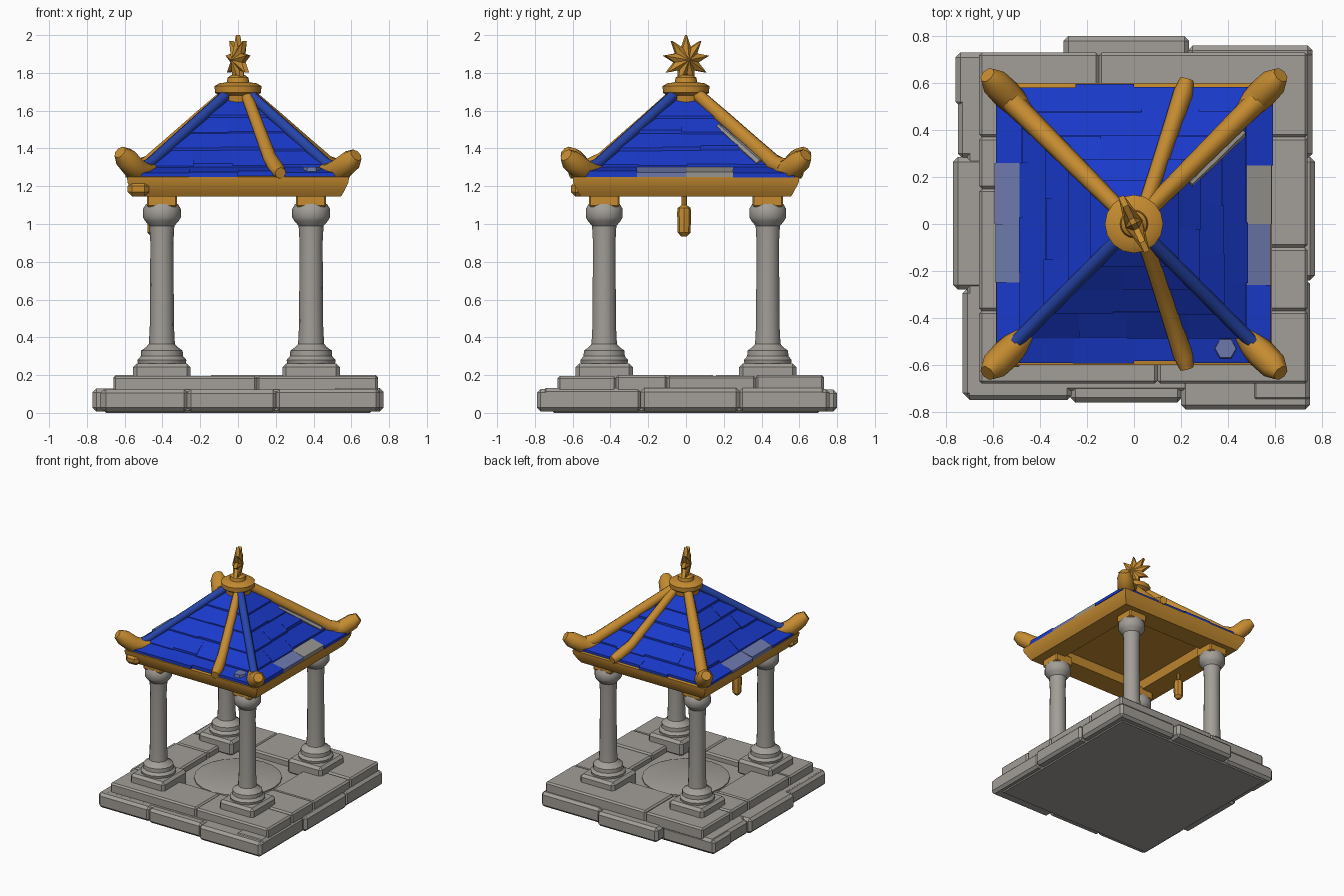
import bpy, bmesh, math, random
from mathutils import Matrix, Vector

random.seed(4)
if bpy.data.objects.get("Cube"):
    bpy.data.objects.remove(bpy.data.objects["Cube"])


def material(name, rgb):
    m = bpy.data.materials.new(name)
    m.use_nodes = True
    m.diffuse_color = (*rgb, 1)
    m.node_tree.nodes["Principled BSDF"].inputs["Base Color"].default_value = (*rgb, 1)
    return m


STONE = material("grey stone", (0.36, 0.34, 0.31))
GOLD = material("gold", (0.56, 0.26, 0.03))
BLUE = material("blue tile", (0.01, 0.042, 0.6))
DULL = material("dull blue", (0.02, 0.06, 0.4))
FADED = material("faded blue", (0.15, 0.19, 0.41))
WORN = material("worn grey tile", (0.31, 0.3, 0.28))


def finish(bm, name, mats, angle=35):
    bmesh.ops.remove_doubles(bm, verts=bm.verts, dist=0.0005)
    bmesh.ops.recalc_face_normals(bm, faces=bm.faces)
    mesh = bpy.data.meshes.new(name)
    bm.to_mesh(mesh)
    bm.free()
    for m in mats:
        mesh.materials.append(m)
    mesh.polygons.foreach_set("use_smooth", [True] * len(mesh.polygons))
    mesh.set_sharp_from_angle(angle=math.radians(angle))
    bpy.context.collection.objects.link(bpy.data.objects.new(name, mesh))


def box(name, x, y, z, mat, bevel=0.012):
    """Bevelled block between (min, max) pairs."""
    bm = bmesh.new()
    bmesh.ops.create_cube(bm, size=1)
    for v in bm.verts:
        v.co = [sum(p) / 2 + c * (p[1] - p[0]) for p, c in zip((x, y, z), v.co)]
    if bevel:
        bmesh.ops.bevel(bm, geom=bm.edges[:], offset=bevel, segments=1, affect='EDGES')
    finish(bm, name, [mat], 30)


def bridge(bm, rings, caps=True):
    for a, b in zip(rings, rings[1:]):
        for i in range(len(a)):
            j = (i + 1) % len(a)
            bm.faces.new((a[i], a[j], b[j], b[i]))
    if caps:
        bm.faces.new(rings[0])
        bm.faces.new(rings[-1])


def lathe(name, profile, centre, mat, sides=14, turn=0.0, stretch=1.0, caps=True):
    """Rings of (radius, height) about a vertical axis."""
    bm = bmesh.new()
    rings = []
    for r, z in profile:
        angles = [turn + math.tau * i / sides for i in range(sides)]
        rings.append([bm.verts.new((centre[0] + r * math.cos(a),
                                    centre[1] + r * math.sin(a) * stretch, z)) for a in angles])
    bridge(bm, rings, caps)
    finish(bm, name, [mat])


def square(name, profile, mat, caps=True):
    """Square lathe: the radius is the half width."""
    corners = [(r * math.sqrt(2), z) for r, z in profile]
    lathe(name, corners, (0, 0), mat, 4, math.pi / 4, 1.02, caps)


def tube(name, path, radii, mat, sides=8):
    bm = bmesh.new()
    pts = [Vector(p) for p in path]
    rings = []
    for i, (p, r) in enumerate(zip(pts, radii)):
        d = (pts[min(i + 1, len(pts) - 1)] - pts[max(i - 1, 0)]).normalized()
        side = d.cross(Vector((0, 0, 1))).normalized()
        up = side.cross(d)
        rings.append([bm.verts.new(p + r * (side * math.cos(a) + up * math.sin(a)))
                      for a in (math.tau * k / sides for k in range(sides))])
    bridge(bm, rings)
    finish(bm, name, [mat], 50)


# Lower plinth: a core with uneven edge stones
box("plinth_core", (-0.71, 0.71), (-0.71, 0.71), (0, 0.125), STONE)
front = [(-0.72, -0.265, 0.75), (-0.27, 0.205, 0.76), (0.2, 0.75, 0.79)]
back = [(-0.76, -0.295, 0.73), (-0.3, 0.235, 0.8), (0.23, 0.76, 0.76)]
left = [(-0.76, -0.235, 0.75), (-0.24, 0.285, 0.77), (0.28, 0.74, 0.76)]
right = [(-0.74, -0.275, 0.73), (-0.28, 0.285, 0.77), (0.28, 0.73, 0.75)]
for label, row, axis, sign in (("front", front, 1, -1), ("back", back, 1, 1),
                               ("left", left, 0, 1), ("right", right, 0, -1)):
    for n, (a, b, out) in enumerate(row):
        depth = tuple(sorted((sign * out, sign * 0.5)))
        height = (0.008, 0.122 + random.uniform(0, 0.012))
        x, y = ((a, b), depth) if axis else (depth, (a, b))
        box(f"{label}_edge_stone_{n}", x, y, height, STONE, 0.02)

# Upper step around a sunken floor with a round slab
X0, X1, Y0, Y1, INNER = -0.66, 0.74, -0.68, 0.73, 0.37
steps = [((X0, 0.1), (Y0, -INNER)), ((0.1, X1), (Y0, -INNER)),
         ((X0, -0.15), (INNER, Y1)), ((-0.15, X1), (INNER, Y1)),
         ((X0, -INNER), (-INNER, 0.15)), ((X0, -INNER), (0.15, INNER)),
         ((INNER, X1), (-INNER, -0.1)), ((INNER, X1), (-0.1, INNER))]
for n, (x, y) in enumerate(steps):
    box(f"step_stone_{n}", x, y, (0.1, 0.197 + random.uniform(-0.003, 0.005)), STONE)
box("sunken_floor", (-0.4, 0.4), (-0.4, 0.4), (0.1, 0.15), STONE, 0)
lathe("round_floor_slab", [(0.32, 0.14), (0.32, 0.16), (0.3, 0.167)], (0, 0), STONE, 20)

# Four columns, each with a footing and a gold block above
SHAFT = [(0.125, 0.25), (0.13, 0.28), (0.112, 0.3), (0.11, 0.33), (0.085, 0.347),
         (0.069, 0.365), (0.064, 0.46), (0.061, 0.9), (0.066, 0.99), (0.088, 1.015),
         (0.1, 1.035), (0.1, 1.08), (0.085, 1.105)]
CORNERS = [(-1, -1, "front_right"), (1, -1, "front_left"),
           (1, 1, "back_left"), (-1, 1, "back_right")]
for sx, sy, tag in CORNERS:
    cx, cy = sx * 0.395 - 0.008, sy * 0.433
    w = 0.152
    box(tag + "_footing", (cx - w, cx + w), (cy - w, cy + w), (0.14, 0.262), STONE, 0.02)
    lathe(tag + "_column", SHAFT, (cx, cy), STONE)
    w = 0.08
    box(tag + "_block", (cx - w, cx + w), (cy - w, cy + w), (1.09, 1.17), GOLD, 0.008)

# Gold eave frame with a recessed ceiling
square("eave_frame", [(0.36, 1.23), (0.38, 1.15), (0.545, 1.145), (0.56, 1.17),
                      (0.585, 1.22), (0.588, 1.248), (0.56, 1.258), (0.4, 1.25),
                      (0.36, 1.23)], GOLD, False)
square("ceiling", [(0.4, 1.215), (0.4, 1.235)], GOLD)
box("eave_corner_lump", (-0.585, -0.47), (-0.61, -0.5), (1.145, 1.225), GOLD, 0.025)


# Tiled roof: a pyramid with a flared foot under overlapping courses
def roof_z(h):
    return 1.293 + (0.47 - h) * (0.9 if h < 0.47 else 0.4)


def on_roof(x, y, lift=0.025):
    return x, y, roof_z(max(abs(x), abs(y))) + lift


square("roof_core", [(h, roof_z(h)) for h in (0.56, 0.47, 0.08)], BLUE)
COURSES = [0.575, 0.47, 0.37, 0.27, 0.18, 0.08]
bm = bmesh.new()
for k in range(4):
    spin = Matrix.Rotation(k * math.pi / 2, 3, 'Z')
    for c, (h0, h1) in enumerate(zip(COURSES, COURSES[1:])):
        if c == 0:
            cuts = [-h0, -0.26, 0, 0.25, h0]
        else:
            count = 5 - c
            inner = [h0 * (2 * (i + random.uniform(-0.2, 0.2)) / count - 1)
                     for i in range(1, count)]
            cuts = [-h0, *inner, h0]
        for t, (a, b) in enumerate(zip(cuts, cuts[1:])):
            lift = random.uniform(0.016, 0.03)
            out = h0 + random.uniform(-0.005, 0.01)
            top = []
            for u, h, dz in ((a, out, lift), (b, out, lift), (b, h1, 0.01), (a, h1, 0.01)):
                u = max(-h, min(h, u))
                top.append(Vector((u, -h * 1.02, roof_z(h) + dz)))
            if (top[3] - top[2]).length < 0.002:
                top.pop()
            verts = [bm.verts.new(spin @ p) for p in top]
            under = [bm.verts.new(spin @ Vector((p.x, p.y, max(p.z - 0.05, 1.246))))
                     for p in top]
            old = set(bm.faces)
            bridge(bm, [under, verts])
            colour = 0
            if c == 0 and k % 2 and t in (1, 2):
                colour = 2 if (k, t) == (1, 2) else 1
            for f in set(bm.faces) - old:
                f.material_index = colour
finish(bm, "roof_tiles", [BLUE, FADED, WORN], 30)

# Weathered strip beside a ridge and a chipped tile on the front
tube("weathered_strip", [on_roof(x, x - 0.07, 0.02) for x in (0.24, 0.34, 0.46)],
     [0.012, 0.02, 0.022], WORN, 6)
lathe("chipped_tile", [(0.05, 1.27), (0.045, 1.302)], (0.39, -0.53), FADED, 6)

# Ridges and upturned corner horns
for sx, sy, tag in CORNERS:
    gold = sy > 0
    ridge = [on_roof(sx * d, sy * d) for d in (0.06, 0.2, 0.34, 0.47, 0.52)]
    tube(tag + "_ridge", ridge, [0.035, 0.04, 0.043, 0.047, 0.05] if gold else [0.03] * 5,
         GOLD if gold else DULL)
    tip = 1.365 if sx > 0 else 1.38
    horn = [(0.44, 1.285), (0.49, 1.272), (0.545, 1.292), (0.595, tip - 0.03), (0.625, tip)]
    tube(tag + "_horn", [(sx * d, sy * (d + 0.01), z) for d, z in horn],
         [0.035, 0.056, 0.064, 0.06, 0.036], GOLD)
for tag, sy in (("front", -1), ("back", 1)):
    path = [on_roof(x, sy * y) for x, y in ((0.05, 0.08), (0.11, 0.26), (0.17, 0.44), (0.21, 0.56))]
    path.append((0.225, sy * 0.615, 1.27))
    tube(tag + "_extra_ridge", path, [0.032, 0.034, 0.038, 0.042, 0.03], GOLD)

# Collar and star finial
lathe("finial_collar", [(0.09, 1.62), (0.1, 1.68), (0.122, 1.695), (0.124, 1.73), (0.1, 1.745),
                        (0.06, 1.75), (0.055, 1.775), (0.035, 1.79)], (0, 0), GOLD, 16)
bm = bmesh.new()
points = 9
turn = Matrix.Rotation(math.radians(25), 3, 'Z')
centre = Vector((0, 0, 1.868))
rim = []
for i in range(points * 2):
    a = math.pi * i / points
    r = 0.07 if i % 2 else 0.132
    rim.append(turn @ Vector((0, r * math.sin(a), r * math.cos(a))) + centre)
rings = [[bm.verts.new(p + turn @ Vector((s * 0.012, 0, 0))) for p in rim] for s in (-1, 1)]
bridge(bm, rings, False)
for s, ring in zip((-1, 1), rings):
    hub = bm.verts.new(centre + turn @ Vector((s * 0.04, 0, 0)))
    for p, q in zip(ring, ring[1:] + ring[:1]):
        bm.faces.new((hub, p, q))
finish(bm, "star_finial", [GOLD], 20)

# Hanging lantern under one eave
lathe("lantern", [(0.016, 0.935), (0.034, 0.955), (0.037, 1.06), (0.034, 1.085), (0.014, 1.1),
                  (0.014, 1.16)], (-0.445, -0.01), GOLD, 8)
